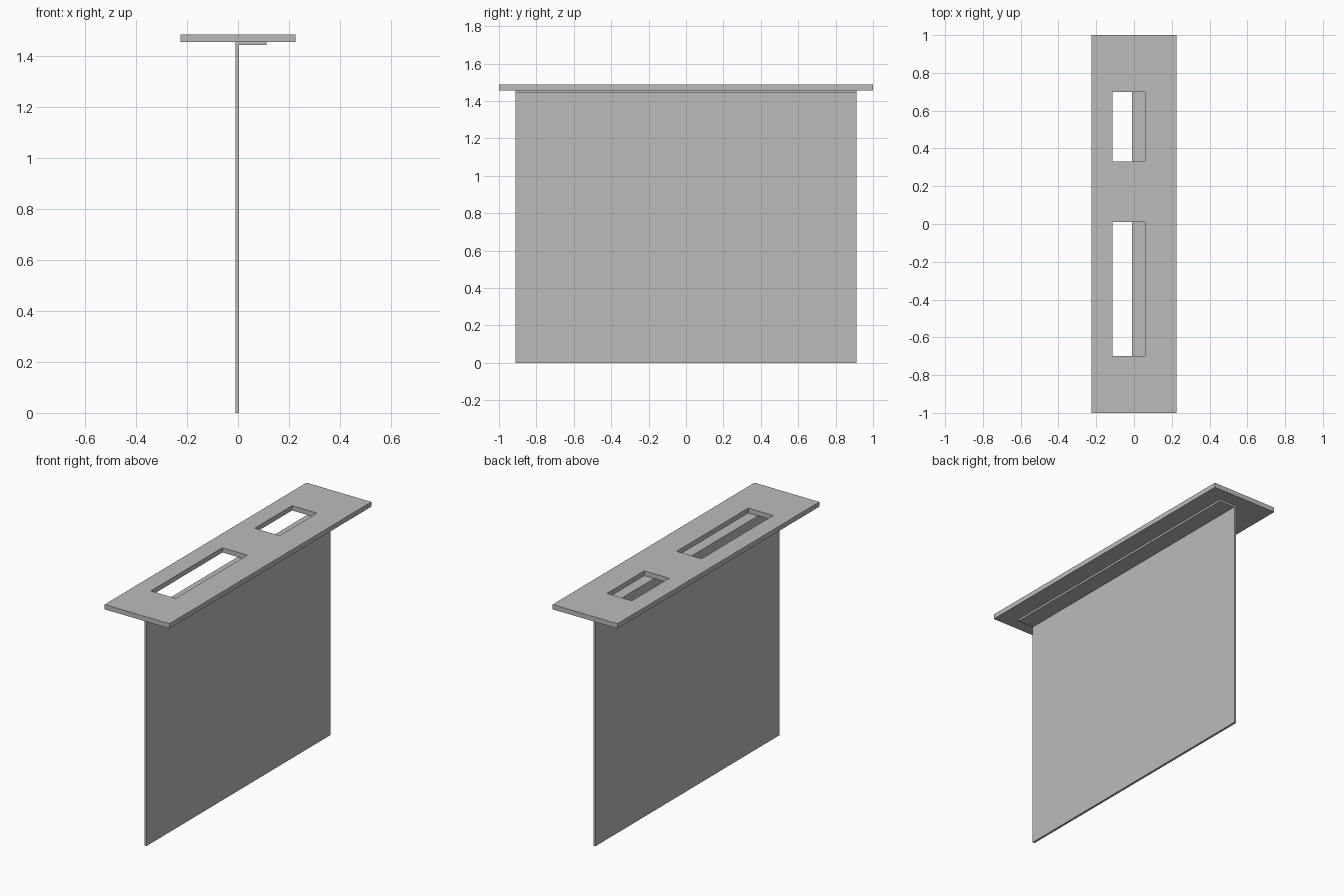
import bpy
import bmesh

cube = bpy.data.objects.get("Cube")
if cube:
    bpy.data.objects.remove(cube, do_unlink=True)

GREY = (0.5, 0.5, 0.5, 1)
mat = bpy.data.materials.new("plain grey")
mat.use_nodes = True
mat.diffuse_color = GREY
mat.node_tree.nodes["Principled BSDF"].inputs["Base Color"].default_value = GREY


def extrude_profile(name, points, direction):
    """Make a solid by sweeping a closed flat outline along a direction."""
    bm = bmesh.new()
    face = bm.faces.new([bm.verts.new(p) for p in points])
    swept = bmesh.ops.extrude_face_region(bm, geom=[face])["geom"]
    verts = [v for v in swept if isinstance(v, bmesh.types.BMVert)]
    bmesh.ops.translate(bm, verts=verts, vec=direction)
    bmesh.ops.recalc_face_normals(bm, faces=bm.faces)
    mesh = bpy.data.meshes.new(name)
    bm.to_mesh(mesh)
    bm.free()
    mesh.materials.append(mat)
    obj = bpy.data.objects.new(name, mesh)
    bpy.context.collection.objects.link(obj)
    return obj


def slab(name, x0, x1, y0, y1, z0, z1):
    outline = [(x0, y0, z0), (x1, y0, z0), (x1, y1, z0), (x0, y1, z0)]
    return extrude_profile(name, outline, (0, 0, z1 - z0))


# Top plate with two rectangular openings
TOP, UNDER = 1.487, 1.457
plate = slab("top_plate", -0.225, 0.225, -1, 1, UNDER, TOP)
for name, y0, y1 in (("long_opening", -0.70, 0.01), ("short_opening", 0.33, 0.70)):
    cutter = slab(name + "_cutter", -0.115, 0.058, y0, y1, UNDER - 0.1, TOP + 0.1)
    cutter.hide_render = True
    cut = plate.modifiers.new(name, "BOOLEAN")
    cut.operation = "DIFFERENCE"
    cut.solver = "EXACT"
    cut.object = cutter
    cutter.hide_set(True)

# Thin hanging panel, folded over into a flange under the plate
BACK, FACE, LIP, FOLD = -0.010, 0.004, 0.112, 1.445
END = 0.912
section = [(BACK, 0), (FACE, 0), (FACE, FOLD), (LIP, FOLD), (LIP, UNDER), (BACK, UNDER)]
extrude_profile("folded_panel", [(x, -END, z) for x, z in section], (0, 2 * END, 0))
